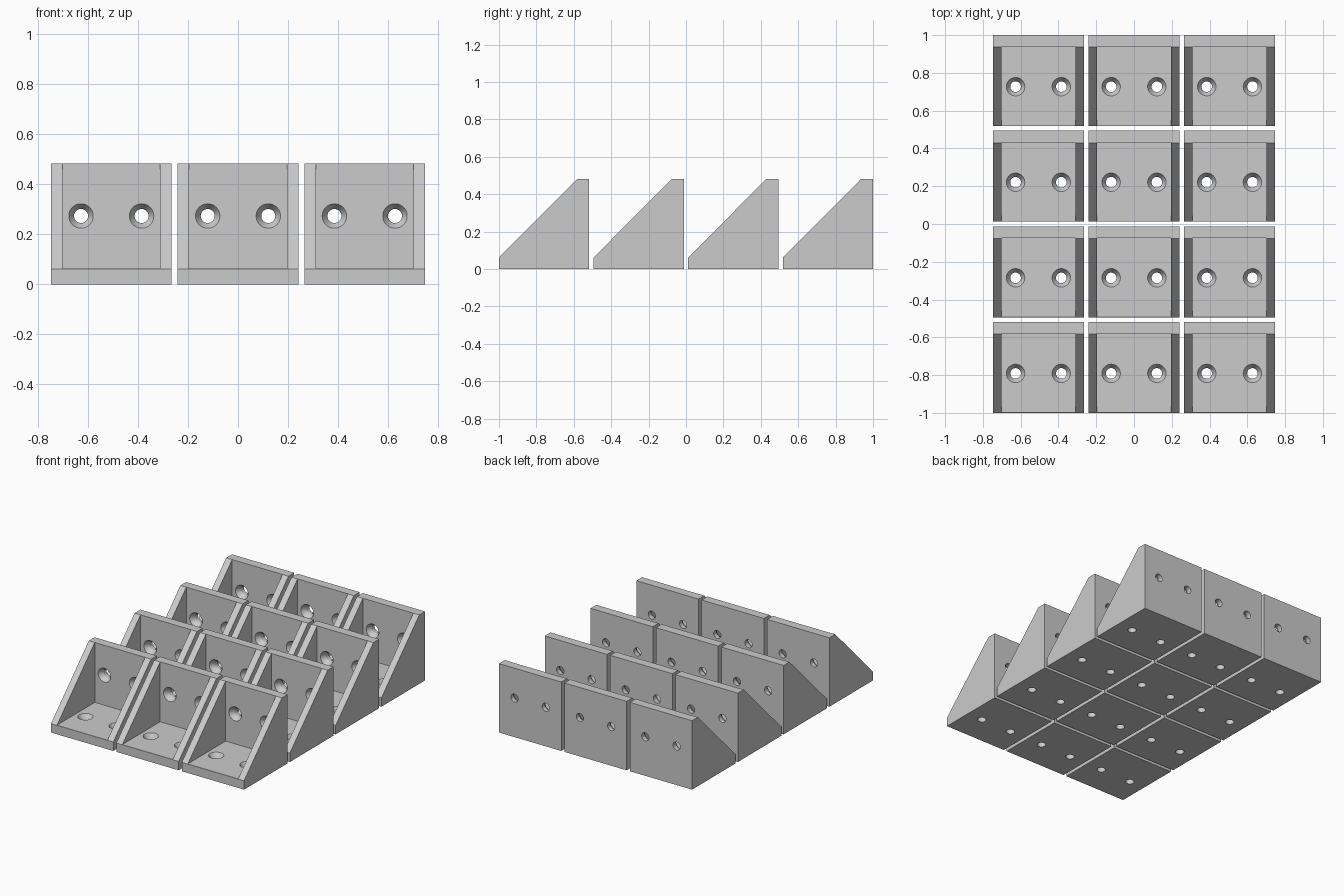
import bpy, bmesh, math
from mathutils import Matrix

if "Cube" in bpy.data.objects:
    bpy.data.objects.remove(bpy.data.objects["Cube"])

SIZE, PITCH = 0.482, 0.506       # bracket edge length and grid spacing
H = SIZE / 2
PLATE, GUSSET = 0.063, 0.046     # plate and side gusset thickness
HOLE_X, HOLE_D = 0.121, 0.273    # hole offsets from centre and from the corner

grey = bpy.data.materials.new("light_grey")
grey.diffuse_color = (0.6, 0.6, 0.6, 1)
grey.use_nodes = True
grey.node_tree.nodes["Principled BSDF"].inputs["Base Color"].default_value = grey.diffuse_color


def make_object(name, bm):
    bmesh.ops.recalc_face_normals(bm, faces=bm.faces)
    mesh = bpy.data.meshes.new(name)
    bm.to_mesh(mesh)
    bm.free()
    mesh.materials.append(grey)
    obj = bpy.data.objects.new(name, mesh)
    bpy.context.collection.objects.link(obj)
    return obj


def add_countersunk_pin(bm, matrix, sides=32):
    # revolved screw hole: straight shank, then a cone opening past the surface
    rings = []
    for r, z in ((0.028, -0.1), (0.028, -0.033), (0.0553, 0.01)):
        rings.append([bm.verts.new(matrix @ Matrix.Rotation(math.tau * i / sides, 4, 'Z')
                                   @ Matrix.Translation((r, 0, z)).translation)
                      for i in range(sides)])
    for a, b in zip(rings, rings[1:]):
        for i in range(sides):
            j = (i + 1) % sides
            bm.faces.new((a[i], a[j], b[j], b[i]))
    bm.faces.new(rings[0][::-1])
    bm.faces.new(rings[-1])


# solid wedge: side profile extruded across the width
bm = bmesh.new()
profile = [(-H, 0), (H, 0), (H, SIZE), (H - PLATE - 0.001, SIZE), (-H, PLATE - 0.001)]
face = bm.faces.new([bm.verts.new((-H, y, z)) for y, z in profile])
ext = bmesh.ops.extrude_face_region(bm, geom=[face])
bmesh.ops.translate(bm, vec=(SIZE, 0, 0),
                    verts=[v for v in ext["geom"] if isinstance(v, bmesh.types.BMVert)])
body = make_object("bracket_body", bm)

# pocket between the two gussets, above the base and in front of the wall
bm = bmesh.new()
bmesh.ops.create_cube(bm, size=1, matrix=Matrix.Translation((0, H - PLATE - 0.5, PLATE + 0.5))
                      @ Matrix.Diagonal((SIZE - 2 * GUSSET, 1, 1, 1)))
pocket = make_object("pocket_cutter", bm)

# two screw holes in the base and two in the wall
bm = bmesh.new()
for x in (-HOLE_X, HOLE_X):
    add_countersunk_pin(bm, Matrix.Translation((x, H - HOLE_D, PLATE)))
    add_countersunk_pin(bm, Matrix.Translation((x, H - PLATE, HOLE_D))
                        @ Matrix.Rotation(math.pi / 2, 4, 'X'))
holes = make_object("screw_hole_cutter", bm)

for cutter in (pocket, holes):
    mod = body.modifiers.new(cutter.name, 'BOOLEAN')
    mod.operation, mod.solver, mod.object = 'DIFFERENCE', 'EXACT', cutter
    cutter.hide_render = True

# bake the cut bracket
bpy.context.view_layer.update()
bracket = bpy.data.meshes.new_from_object(
    body.evaluated_get(bpy.context.evaluated_depsgraph_get()))
bracket.name = "corner_bracket"
bracket.shade_smooth()
bracket.set_sharp_from_angle(angle=math.radians(25))
for obj in (body, pocket, holes):
    bpy.data.objects.remove(obj)

# grid of identical brackets, three across and four deep
for row in range(4):
    for col in range(3):
        obj = bpy.data.objects.new(f"corner_bracket_{row + 1}_{col + 1}", bracket)
        obj.location = ((col - 1) * PITCH, (row - 1.5) * PITCH, 0)
        bpy.context.collection.objects.link(obj)
